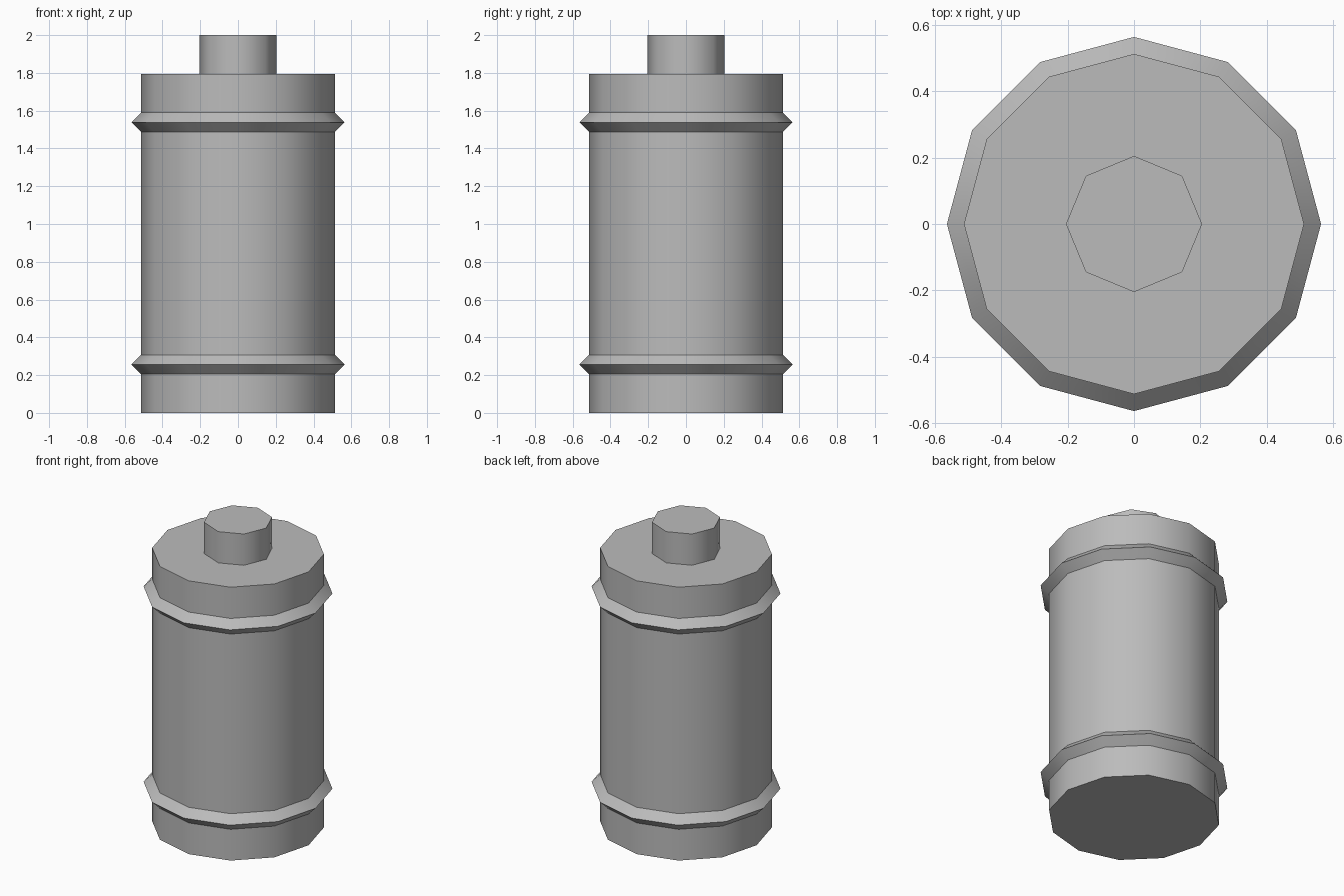
import bpy
import math

if "Cube" in bpy.data.objects:
    bpy.data.objects.remove(bpy.data.objects["Cube"])

U = 2 / 3.9  # scale: overall height is 2

grey = bpy.data.materials.new("grey metal")
grey.diffuse_color = (0.5, 0.5, 0.5, 1)
grey.use_nodes = True
grey.node_tree.nodes["Principled BSDF"].inputs["Base Color"].default_value = grey.diffuse_color


def finish(name):
    ob = bpy.context.object
    ob.name = name
    ob.data.materials.append(grey)
    bpy.ops.object.shade_smooth_by_angle(angle=math.radians(50))


def cylinder(name, sides, radius, z0, z1):
    bpy.ops.mesh.primitive_cylinder_add(vertices=sides, radius=radius,
                                        depth=z1 - z0, location=(0, 0, (z0 + z1) / 2))
    finish(name)


# twelve-sided body and eight-sided cap
cylinder("body", 12, U, 0, 3.5 * U)
cylinder("cap", 8, 0.4 * U, 3.5 * U, 2)

# diamond-section bands around the body
for name, z in (("lower_band", 0.5 * U), ("upper_band", 3 * U)):
    bpy.ops.mesh.primitive_torus_add(major_segments=12, minor_segments=4,
                                     major_radius=U, minor_radius=0.1 * U,
                                     location=(0, 0, z))
    finish(name)
